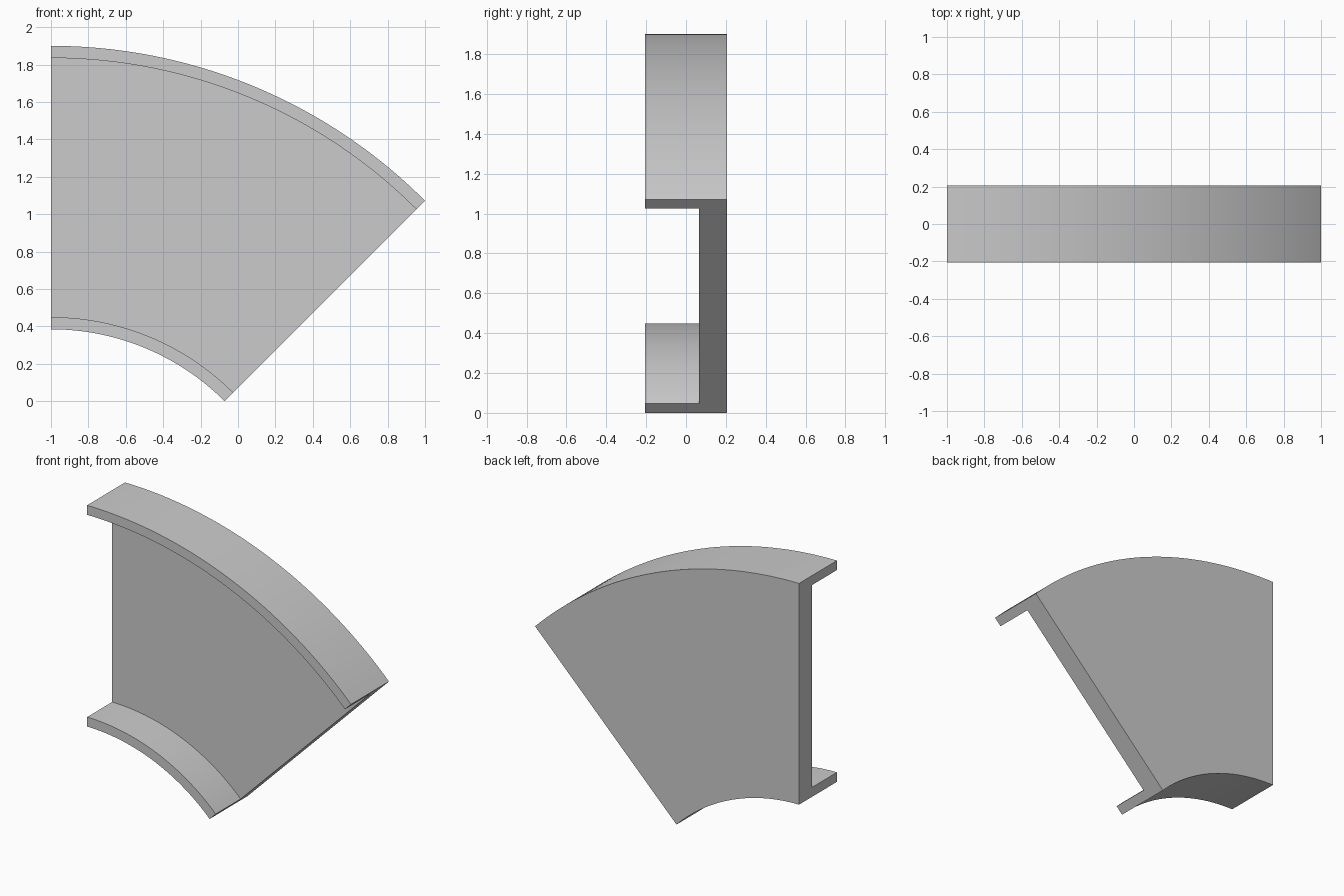
import bpy, bmesh
from math import sin, cos, radians

if "Cube" in bpy.data.objects:
    bpy.data.objects.remove(bpy.data.objects["Cube"])

# Curved channel: C section swept 45 degrees about a horizontal axis
R_OUT = 2 / sin(radians(45))
CX, CZ = -1.0, 1.9 - R_OUT
R_IN = -CZ / cos(radians(45))
T = 0.065
Y_FRONT, Y_WEB, Y_BACK = -0.205, 0.065, 0.205
SEGMENTS = 48

# Section as (radius, y), open towards the front
profile = [(R_IN, Y_FRONT), (R_IN, Y_BACK), (R_OUT, Y_BACK), (R_OUT, Y_FRONT),
           (R_OUT - T, Y_FRONT), (R_OUT - T, Y_WEB),
           (R_IN + T, Y_WEB), (R_IN + T, Y_FRONT)]

bm = bmesh.new()
rings = []
for i in range(SEGMENTS + 1):
    a = radians(45) * i / SEGMENTS
    rings.append([bm.verts.new((CX + r * sin(a), y, CZ + r * cos(a)))
                  for r, y in profile])

# Swept sides
n = len(profile)
for a, b in zip(rings, rings[1:]):
    for j in range(n):
        k = (j + 1) % n
        bm.faces.new((a[j], a[k], b[k], b[j]))

# End caps
bm.faces.new(rings[0][::-1])
bm.faces.new(rings[-1])
bmesh.ops.recalc_face_normals(bm, faces=bm.faces[:])

mesh = bpy.data.meshes.new("curved_channel")
bm.to_mesh(mesh)
bm.free()
obj = bpy.data.objects.new("curved_channel", mesh)
bpy.context.collection.objects.link(obj)
bpy.context.view_layer.objects.active = obj
obj.select_set(True)
bpy.ops.object.shade_smooth_by_angle(angle=radians(30))
